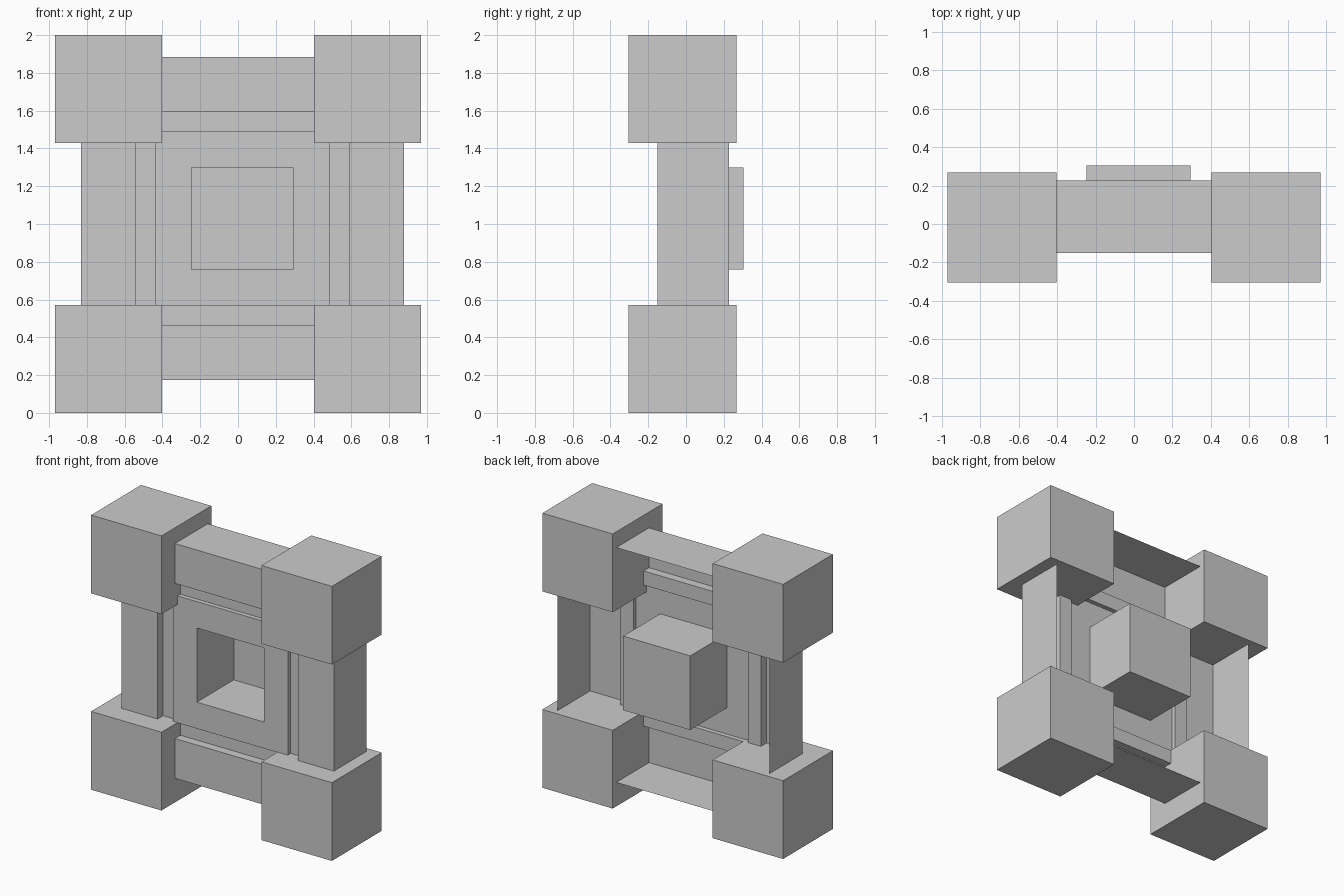
import bpy, bmesh

if "Cube" in bpy.data.objects:
    bpy.data.objects.remove(bpy.data.objects["Cube"])

CX, CZ = 0.0225, 1.03   # centre of the square frame


def add_object(name, bm):
    mesh = bpy.data.meshes.new(name)
    bm.to_mesh(mesh)
    bm.free()
    ob = bpy.data.objects.new(name, mesh)
    bpy.context.collection.objects.link(ob)
    return ob


def block(name, x, y, z):
    """Closed box from (min, max) ranges."""
    bm = bmesh.new()
    bmesh.ops.create_cube(bm, size=1)
    for v in bm.verts:
        v.co = [r[0] + (c + 0.5) * (r[1] - r[0]) for c, r in zip(v.co, (x, y, z))]
    return add_object(name, bm)


def square_shell(name, steps, cap=False):
    """Open sheet joining nested squares given as (half size, y), facing the front."""
    bm = bmesh.new()
    rings = [[bm.verts.new((CX + sx * h, y, CZ + sz * h))
              for sx, sz in ((-1, -1), (1, -1), (1, 1), (-1, 1))] for h, y in steps]
    for a, b in zip(rings, rings[1:]):
        for i in range(4):
            j = (i + 1) % 4
            bm.faces.new((a[i], a[j], b[j], b[i]))
    if cap:
        bm.faces.new(rings[-1])
    return add_object(name, bm)


# Four corner blocks
for side, xr in (("left", (-0.97, -0.403)), ("right", (0.403, 0.97))):
    for level, zr in (("lower", (0, 0.57)), ("upper", (1.43, 2.0))):
        block(f"{level}_{side}_corner_block", xr, (-0.305, 0.268), zr)

# Open-backed outer frame: side walls and raised front border
square_shell("outer_frame", [(0.855, 0.227), (0.855, -0.15), (0.565, -0.15)])

# Groove between border and centre panel
square_shell("panel_groove", [(0.565, -0.15), (0.565, -0.087), (0.4625, -0.087), (0.4625, -0.12)])

# Centre panel with its deep square recess, closed at the back
square_shell("recessed_panel", [(0.4625, -0.12), (0.27, -0.12), (0.27, 0.305)], cap=True)
